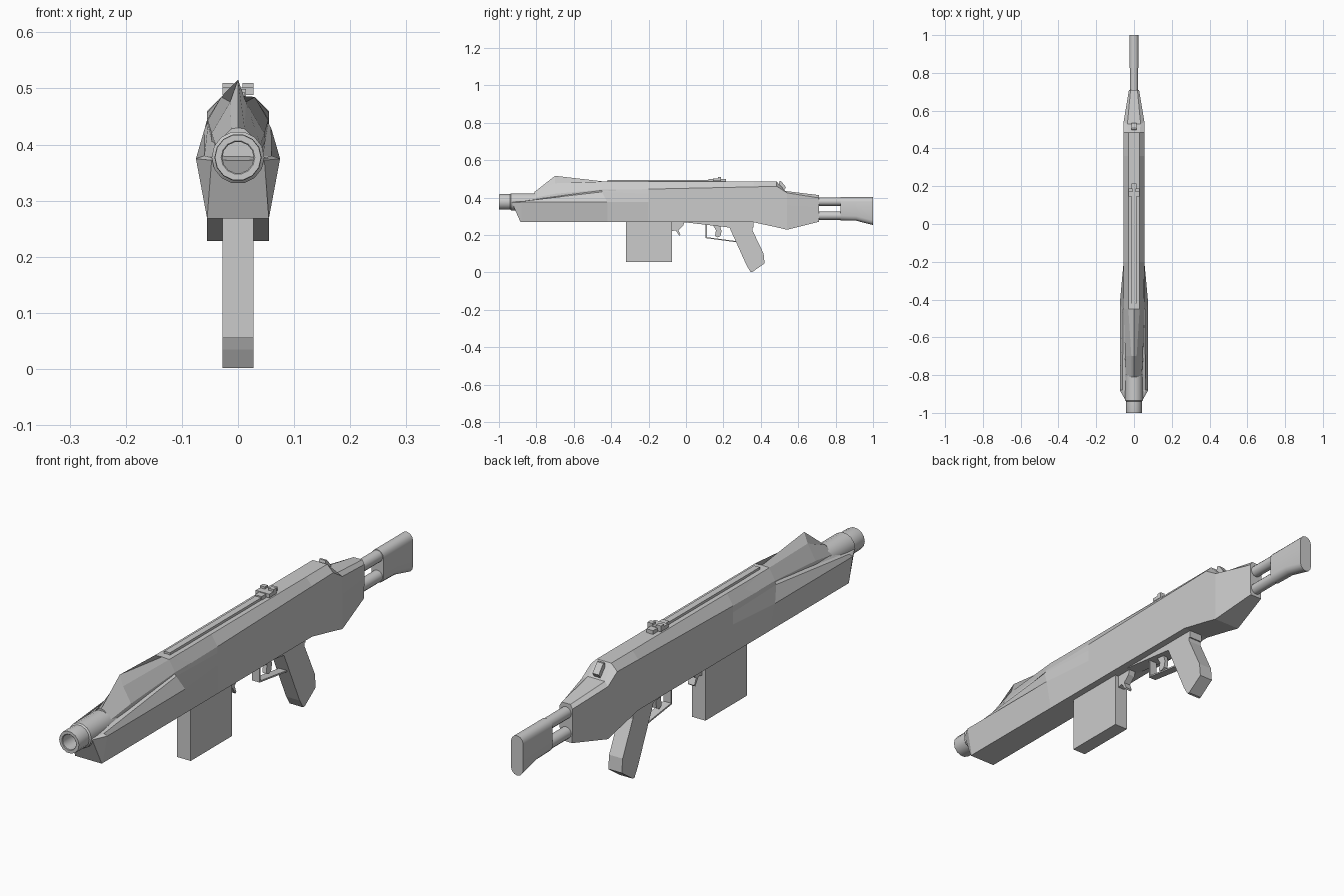
import bpy, bmesh, math

if "Cube" in bpy.data.objects:
    bpy.data.objects.remove(bpy.data.objects["Cube"])


def loft(name, rings):
    """Skin closed rings of equal length and cap both ends."""
    bm = bmesh.new()
    vs = [[bm.verts.new(p) for p in r] for r in rings]
    n = len(rings[0])
    for a, b in zip(vs, vs[1:]):
        for i in range(n):
            j = (i + 1) % n
            bm.faces.new((a[i], a[j], b[j], b[i]))
    bm.faces.new(vs[0][::-1])
    bm.faces.new(vs[-1])
    bmesh.ops.recalc_face_normals(bm, faces=bm.faces)
    me = bpy.data.meshes.new(name)
    bm.to_mesh(me)
    bm.free()
    ob = bpy.data.objects.new(name, me)
    bpy.context.collection.objects.link(ob)
    return ob


def mirrored(half):
    """Complete a ring from its +x half; points on x = 0 are used once."""
    return half + [(-x, y, z) for x, y, z in reversed(half) if x > 0]


def section(y, pts):
    """Half section as (x, z) or (x, z, own y)."""
    return mirrored([(p[0], p[2] if len(p) > 2 else y, p[1]) for p in pts])


def plate(name, prof, hw, cx=0):
    """Side profile (y, z) extruded across x."""
    return loft(name, [[(cx + s * hw, y, z) for y, z in prof] for s in (-1, 1)])


def box(name, x0, x1, y0, y1, z0, z1):
    return plate(name, [(y0, z0), (y1, z0), (y1, z1), (y0, z1)], (x1 - x0) / 2, (x0 + x1) / 2)


def lathe(name, prof, cz, sides):
    """(radius, y) profile turned around the y axis at height cz."""
    return loft(name, [[(r * math.cos(2 * math.pi * i / sides), y,
                         cz + r * math.sin(2 * math.pi * i / sides))
                        for i in range(sides)] for r, y in prof])


def smooth(ob, deg=35):
    bpy.context.view_layer.objects.active = ob
    bpy.ops.object.select_all(action='DESELECT')
    ob.select_set(True)
    bpy.ops.object.shade_smooth_by_angle(angle=math.radians(deg))


# Receiver: top, shoulder, ledge, widest edge, bottom
loft("receiver", [
    section(-.93, [(.02, .372), (.035, .374), (.045, .376), (.047, .372), (.055, .268, -.885)]),
    section(-.88, [(.02, .383), (.045, .38), (.06, .38), (.075, .375), (.055, .268)]),
    section(-.45, [(.03, .484), (.053, .44), (.059, .43), (.075, .375, -.42), (.055, .268, -.42)]),
    section(-.20, [(.03, .485), (.055, .445), (.055, .42), (.055, .375), (.055, .268)]),
    section(.36, [(.03, .485), (.055, .457), (.055, .42), (.055, .375), (.055, .268)]),
    section(.485, [(.03, .485), (.055, .46), (.055, .42), (.055, .375), (.055, .241)]),
    section(.54, [(.035, .435, .53), (.055, .425), (.055, .40), (.055, .36), (.055, .228)]),
    section(.71, [(.018, .413), (.027, .398), (.027, .38), (.027, .35), (.025, .27)]),
])

# Raised faceted hood over the barrel
loft("barrel_hood", [
    section(-.81, [(.045, .35), (.040, .40), (.012, .428), (0, .43)]),
    section(-.70, [(.050, .36), (.047, .42), (.014, .476), (0, .516)]),
    section(-.45, [(.054, .39), (.054, .443), (.03, .485), (0, .487)]),
    section(-.25, [(.053, .39), (.053, .443), (.029, .484), (0, .484)]),
])

# Barrel with bored muzzle
smooth(lathe("barrel", [(.028, -.90), (.028, -.998), (.030, -1), (.041, -1), (.042, -.995),
                        (.042, -.94), (.047, -.935), (.047, -.70)], .377, 14))

# Magazine and its release lever
box("magazine", -.028, .028, -.32, -.075, .055, .29)
plate("magazine_release", [(-.08, .22), (-.055, .225), (-.035, .195), (-.03, .20),
                           (-.04, .225), (-.015, .25), (-.005, .28), (-.08, .28)], .014)

# Trigger housing, grip, trigger and guard
plate("trigger_housing", [(-.01, .275), (-.01, .268), (.23, .24), (.36, .24), (.36, .275)], .028)
plate("grip", [(.23, .245), (.325, .035), (.345, .002), (.355, .002), (.42, .048),
               (.415, .10), (.355, .225), (.355, .275), (.24, .275)], .028)
plate("trigger", [(.14, .26), (.16, .225), (.155, .195), (.17, .187), (.185, .195),
                  (.19, .22), (.18, .255)], .008)
plate("trigger_guard", [(.105, .262), (.105, .183), (.275, .160), (.275, .166),
                        (.111, .188), (.111, .262)], .016)

# Top rail
box("top_rail", -.012, .012, -.42, .21, .48, .494)

# Notched sight on the rail
box("sight_base", -.028, .028, .145, .188, .488, .502)
box("sight_slide", -.014, .014, .12, .215, .485, .499)
for side, name in ((1, "right"), (-1, "left")):
    box("sight_post_" + name, side * .018 - .010, side * .018 + .010, .17, .188, .498, .510)

# Tilted catch on the rear slope
plate("rear_catch", [(.495, .465), (.50, .488), (.508, .488), (.535, .455), (.525, .44)], .013)

# Stock rods
for z, name in ((.378, "upper"), (.303, "lower")):
    smooth(lathe("stock_rod_" + name, [(.022, .69), (.022, .84)], z, 12))


# Butt with rounded top and bottom
def stadium(y, z0, z1, hw=.025, n=6):
    low = [(hw * math.cos(math.pi * i / n), y, z0 + hw * (1 - math.sin(math.pi * i / n)))
           for i in range(n + 1)]
    high = [(-hw * math.cos(math.pi * i / n), y, z1 - hw * (1 - math.sin(math.pi * i / n)))
            for i in range(n + 1)]
    return low + high


smooth(loft("butt", [stadium(.825, .278, .402), stadium(.91, .276, .402), stadium(1, .253, .402)]))
